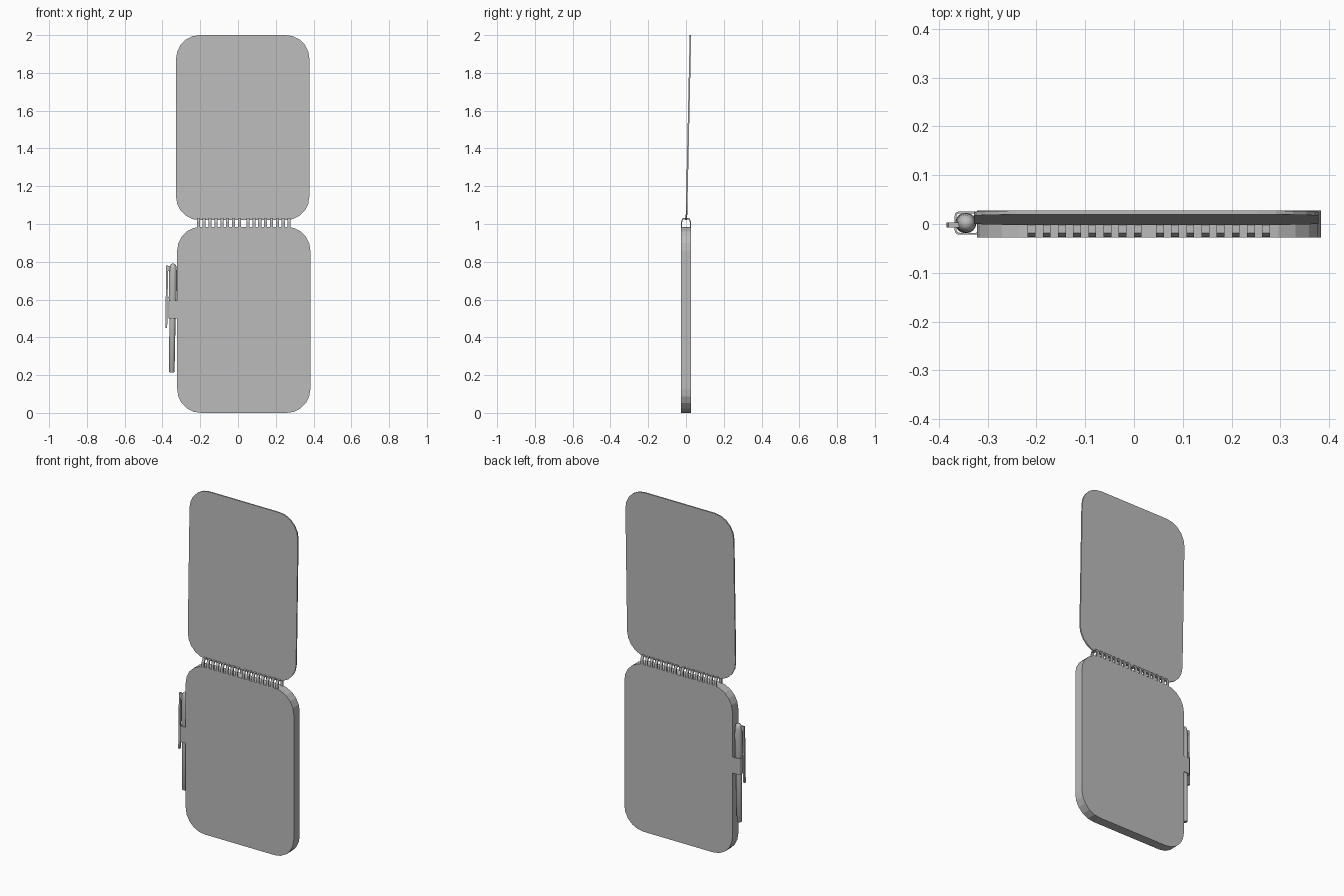
import bpy, bmesh, math
from mathutils import Matrix, Vector

if "Cube" in bpy.data.objects:
    bpy.data.objects.remove(bpy.data.objects["Cube"])

grey = bpy.data.materials.new("plain_grey")
grey.diffuse_color = (0.5, 0.5, 0.5, 1)
grey.use_nodes = True
grey.node_tree.nodes["Principled BSDF"].inputs["Base Color"].default_value = grey.diffuse_color


def finish(name, bm, smooth=False):
    bmesh.ops.recalc_face_normals(bm, faces=bm.faces)
    me = bpy.data.meshes.new(name)
    bm.to_mesh(me)
    bm.free()
    me.materials.append(grey)
    ob = bpy.data.objects.new(name, me)
    bpy.context.collection.objects.link(ob)
    if smooth:
        bpy.context.view_layer.objects.active = ob
        ob.select_set(True)
        bpy.ops.object.shade_smooth_by_angle(angle=math.radians(40))
        ob.select_set(False)
    return ob


def rounded(w, h, r, seg):
    """Outline of a centred rounded rectangle."""
    pts = []
    for k, (sx, sy) in enumerate([(1, 1), (-1, 1), (-1, -1), (1, -1)]):
        for i in range(seg + 1):
            a = math.pi / 2 * (k + i / seg)
            pts.append((sx * (w / 2 - r) + r * math.cos(a),
                        sy * (h / 2 - r) + r * math.sin(a)))
    return pts


def sheet(name, x0, x1, z0, z1, front0, front1, thick, r=0.125):
    """Rounded slab whose front goes from y=front0 (bottom) to y=front1 (top)."""
    bm = bmesh.new()
    vs = []
    for px, pz in rounded(x1 - x0, z1 - z0, r, 5):
        z = pz + (z0 + z1) / 2
        y = front0 + (front1 - front0) * (z - z0) / (z1 - z0)
        vs.append(bm.verts.new((px + (x0 + x1) / 2, y, z)))
    f = bm.faces.new(vs)
    ext = bmesh.ops.extrude_face_region(bm, geom=[f])
    bmesh.ops.translate(bm, vec=(0, thick, 0),
                        verts=[v for v in ext["geom"] if isinstance(v, bmesh.types.BMVert)])
    return finish(name, bm)


def frame(bm, outer, inner, lo, hi, place):
    """Closed band between two outlines, running from lo to hi."""
    rings = [[bm.verts.new(place(p, d)) for p in loop]
             for loop, d in ((outer, lo), (outer, hi), (inner, hi), (inner, lo))]
    n = len(outer)
    for a, b in zip(rings, rings[1:] + rings[:1]):
        for i in range(n):
            j = (i + 1) % n
            bm.faces.new((a[i], a[j], b[j], b[i]))


def lathe(name, profile, lean, seg=16):
    """Revolve (radius, z) points around the leaning pen axis."""
    bm = bmesh.new()
    rows = [[bm.verts.new((r * math.cos(a) - 0.347 + lean * (z - 0.5), r * math.sin(a) + 0.002, z))
             for a in (2 * math.pi * i / seg for i in range(seg))] for r, z in profile]
    for a, b in zip(rows, rows[1:]):
        for i in range(seg):
            j = (i + 1) % seg
            bm.faces.new((a[i], a[j], b[j], b[i]))
    bm.faces.new(rows[0])
    bm.faces.new(rows[-1])
    return finish(name, bm, True)


# Page block and the opened cover leaning slightly back
sheet("page_block", -0.322, 0.383, 0.0, 0.985, -0.0275, -0.0275, 0.055)
sheet("open_cover", -0.328, 0.378, 1.02, 2.0, -0.002, 0.0195, 0.008)

# Binding rings in two groups of eight
bm = bmesh.new()
outer = [(-0.027, 0.972), (0.027, 0.972), (0.027, 1.012), (0.018, 1.031), (-0.018, 1.031), (-0.027, 1.012)]
inner = [(y * 0.78, 1.0 + (z - 1.0) * 0.78) for y, z in outer]
for start in (-0.21, 0.053):
    for i in range(8):
        x = start + i * 0.0311
        frame(bm, outer, inner, x - 0.008, x + 0.008, lambda p, d: (d, p[0], p[1]))
finish("binding_rings", bm)

# Strap loop holding the pen
bm = bmesh.new()
out = [(x - 0.341, y + 0.002) for x, y in rounded(0.054, 0.048, 0.010, 3)]
inn = [(x - 0.341, y + 0.002) for x, y in rounded(0.046, 0.040, 0.006, 3)]
frame(bm, out, inn, 0.50, 0.595, lambda p, d: (p[0], p[1], d))
finish("pen_loop", bm)

# Pen barrel and domed cap
lean = 0.012
lathe("pen_barrel", [(0.011, 0.213), (0.0145, 0.218), (0.0165, 0.50), (0.0165, 0.61)], lean)
lathe("pen_cap", [(0.019, 0.59), (0.021, 0.60), (0.021, 0.73), (0.0195, 0.76), (0.0165, 0.778),
                  (0.011, 0.787), (0.004, 0.79)], lean)

# Pocket clip with a short bridge to the cap
bm = bmesh.new()
for cx, cz, sx, sy, sz in ((-0.3775, 0.615, 0.010, 0.011, 0.33), (-0.367, 0.765, 0.026, 0.011, 0.026)):
    m = Matrix.Translation(Vector((cx, -0.002, cz))) @ Matrix.Rotation(0.014, 4, 'Y') \
        @ Matrix.Diagonal((sx, sy, sz, 1))
    bmesh.ops.create_cube(bm, size=1, matrix=m)
finish("pen_clip", bm)
